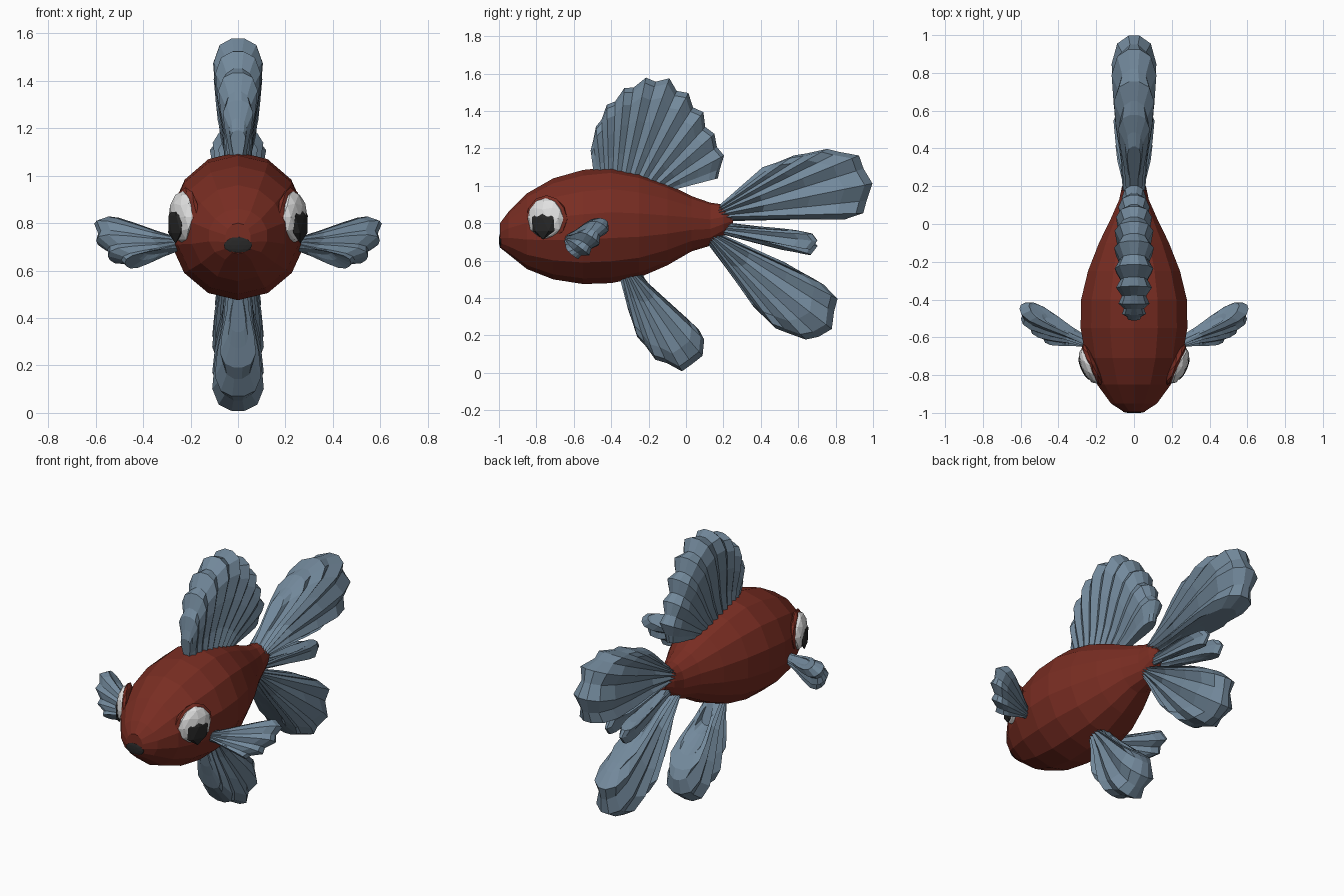
import bpy, bmesh, math
from mathutils import Vector, Matrix

if "Cube" in bpy.data.objects:
    bpy.data.objects.remove(bpy.data.objects["Cube"])


def material(name, rgb):
    m = bpy.data.materials.new(name)
    m.diffuse_color = (*rgb, 1)
    m.use_nodes = True
    m.node_tree.nodes["Principled BSDF"].inputs["Base Color"].default_value = m.diffuse_color
    return m


RED = material("red_scales", (0.19, 0.026, 0.016))
BLUE = material("blue_grey_fins", (0.17, 0.25, 0.33))
WHITE = material("eye_white", (0.75, 0.75, 0.75))
BLACK = material("black", (0.02, 0.02, 0.02))


def finish(bm, name, mat):
    bmesh.ops.recalc_face_normals(bm, faces=bm.faces)
    me = bpy.data.meshes.new(name)
    bm.to_mesh(me)
    bm.free()
    me.materials.append(mat)
    ob = bpy.data.objects.new(name, me)
    bpy.context.collection.objects.link(ob)
    return ob


def body():
    # rings: y, bottom z, top z, half width
    rings = [(-0.995, 0.67, 0.80, 0.055), (-0.95, 0.635, 0.86, 0.125),
             (-0.85, 0.555, 0.96, 0.20), (-0.71, 0.50, 1.04, 0.262),
             (-0.55, 0.475, 1.085, 0.29), (-0.40, 0.48, 1.10, 0.287),
             (-0.25, 0.51, 1.07, 0.25), (-0.10, 0.575, 1.01, 0.19),
             (0.03, 0.65, 0.945, 0.125), (0.13, 0.68, 0.91, 0.08),
             (0.20, 0.73, 0.90, 0.065), (0.25, 0.78, 0.86, 0.04)]
    n = 14
    bm = bmesh.new()
    loops = []
    for k, (y, lo, hi, w) in enumerate(rings):
        loops.append([bm.verts.new((w * math.sin(a), y, (lo + hi) / 2 + (hi - lo) / 2 * math.cos(a)))
                      for a in (math.tau * i / n for i in range(n))])
    for p, q in zip(loops, loops[1:]):
        for i in range(n):
            bm.faces.new((p[i], p[(i + 1) % n], q[(i + 1) % n], q[i]))
    bm.faces.new(loops[0])
    bm.faces.new(loops[-1])
    return finish(bm, "body", RED)


def resample(pts, n):
    # evenly spaced points along a polyline
    seg = [(b - a).length for a, b in zip(pts, pts[1:])]
    out = []
    for i in range(n):
        d = sum(seg) * i / (n - 1)
        k = 0
        while k < len(seg) - 1 and d > seg[k]:
            d -= seg[k]
            k += 1
        out.append(pts[k].lerp(pts[k + 1], min(1, d / seg[k])))
    return out


def fin(name, root, outline, thick, rays=15, notch=0.03):
    """Pleated fan from a short root line to an outline, thick near its rounded rim."""
    a, b = map(Vector, root)
    rim = resample([Vector(p) for p in outline], rays)
    mid = (a + b) / 2
    nrm = (rim[1] - mid).cross(rim[-2] - mid).normalized()
    rows = [(0, 0.5), (0.3, 0.62), (0.6, 0.9), (0.82, 1.0), (0.95, 0.75), (1, 0.25)]
    bm = bmesh.new()
    sides = {}
    for sgn in (1, -1):
        grid = []
        for s, w in rows:
            row = []
            for i in range(rays):
                u = i / (rays - 1)
                odd = i % 2
                t = thick * w * (0.3 + 0.7 * math.sin(math.pi * u) ** 0.7) * (0.72 if odd else 1)
                p = a.lerp(b, u).lerp(rim[i], s * (1 - notch * odd))
                row.append(bm.verts.new(p + nrm * sgn * t))
            grid.append(row)
        for r, q in zip(grid, grid[1:]):
            for i in range(rays - 1):
                bm.faces.new((r[i], r[i + 1], q[i + 1], q[i]))
        # border walk, used to join the two sides
        sides[sgn] = (grid[0] + [r[-1] for r in grid[1:]] + grid[-1][-2::-1]
                      + [r[0] for r in grid[-2:0:-1]])
    f, g = sides[1], sides[-1]
    for i in range(len(f)):
        j = (i + 1) % len(f)
        bm.faces.new((f[i], f[j], g[j], g[i]))
    return finish(bm, name, BLUE)


def flat(pts, x=0):
    return [(x, y, z) for y, z in pts]


def blob(name, mat, loc, scale, turn=0, sub=2):
    bm = bmesh.new()
    bmesh.ops.create_icosphere(bm, subdivisions=sub, radius=1)
    bm.transform(Matrix.Translation(loc) @ Matrix.Rotation(turn, 4, 'Z') @ Matrix.Diagonal((*scale, 1)))
    return finish(bm, name, mat)


body()

# Fins on the centre line
fin("dorsal_fin", flat([(-0.49, 1.04), (-0.10, 0.97)]),
    flat([(-0.51, 1.19), (-0.49, 1.30), (-0.42, 1.44), (-0.30, 1.55), (-0.165, 1.595), (-0.07, 1.57),
          (0.01, 1.50), (0.085, 1.41), (0.145, 1.29), (0.205, 1.19), (0.20, 1.09), (0.17, 1.04)]),
    0.105, rays=21, notch=0.06)
fin("upper_tail_fin", flat([(0.17, 0.89), (0.17, 0.81)]),
    flat([(0.41, 1.10), (0.61, 1.175), (0.80, 1.205), (0.96, 1.15), (1.0, 1.0), (0.985, 0.88),
          (0.90, 0.82), (0.60, 0.82)]), 0.12)
fin("lower_tail_fin", flat([(0.10, 0.71), (0.15, 0.76)]),
    flat([(0.26, 0.50), (0.37, 0.34), (0.475, 0.24), (0.59, 0.18), (0.74, 0.175), (0.81, 0.28),
          (0.815, 0.39), (0.76, 0.46), (0.53, 0.59)]), 0.11)
fin("belly_fin", flat([(-0.36, 0.53), (-0.24, 0.54)]),
    flat([(-0.31, 0.34), (-0.26, 0.19), (-0.155, 0.06), (0.0, 0.0), (0.08, 0.06), (0.11, 0.17),
          (0.05, 0.26), (-0.085, 0.35), (-0.19, 0.40)]), 0.11)

# Paired parts
for s, side in ((1, "right"), (-1, "left")):
    dz = 0.015 * s
    fin(side + "_middle_tail_fin", [(0.02 * s, 0.16, 0.81), (0.02 * s, 0.16, 0.75)],
        [(0.05 * s, y, z + dz) for y, z in
         [(0.40, 0.765), (0.61, 0.745), (0.71, 0.72), (0.72, 0.69), (0.67, 0.645), (0.53, 0.67)]],
        0.04, rays=9)
    fin(side + "_pectoral_fin", [(0.25 * s, -0.64, 0.69), (0.25 * s, -0.61, 0.735)],
        [(x * s, y, z) for x, y, z in
         [(0.39, -0.62, 0.675), (0.48, -0.60, 0.62), (0.56, -0.53, 0.66), (0.62, -0.46, 0.76),
          (0.58, -0.41, 0.825), (0.47, -0.50, 0.785)]], 0.06, rays=13, notch=0.08)
    # eye: lid, white, pupil, tilted along the cheek
    turn = -0.42 * s
    out = Vector((math.cos(turn) * s, math.sin(turn) * s, 0))
    c = Vector((0.232 * s, -0.75, 0.825))
    blob(side + "_eye_lid", RED, c - out * 0.012, (0.03, 0.122, 0.125), turn)
    blob(side + "_eye", WHITE, c, (0.048, 0.105, 0.11), turn)
    blob(side + "_pupil", BLACK, c + out * 0.034 + Vector((0, 0, -0.03)), (0.02, 0.075, 0.082), turn, 1)

# Mouth plate
blob("mouth", BLACK, Vector((0, -0.992, 0.708)), (0.062, 0.009, 0.036), 0, 2)
